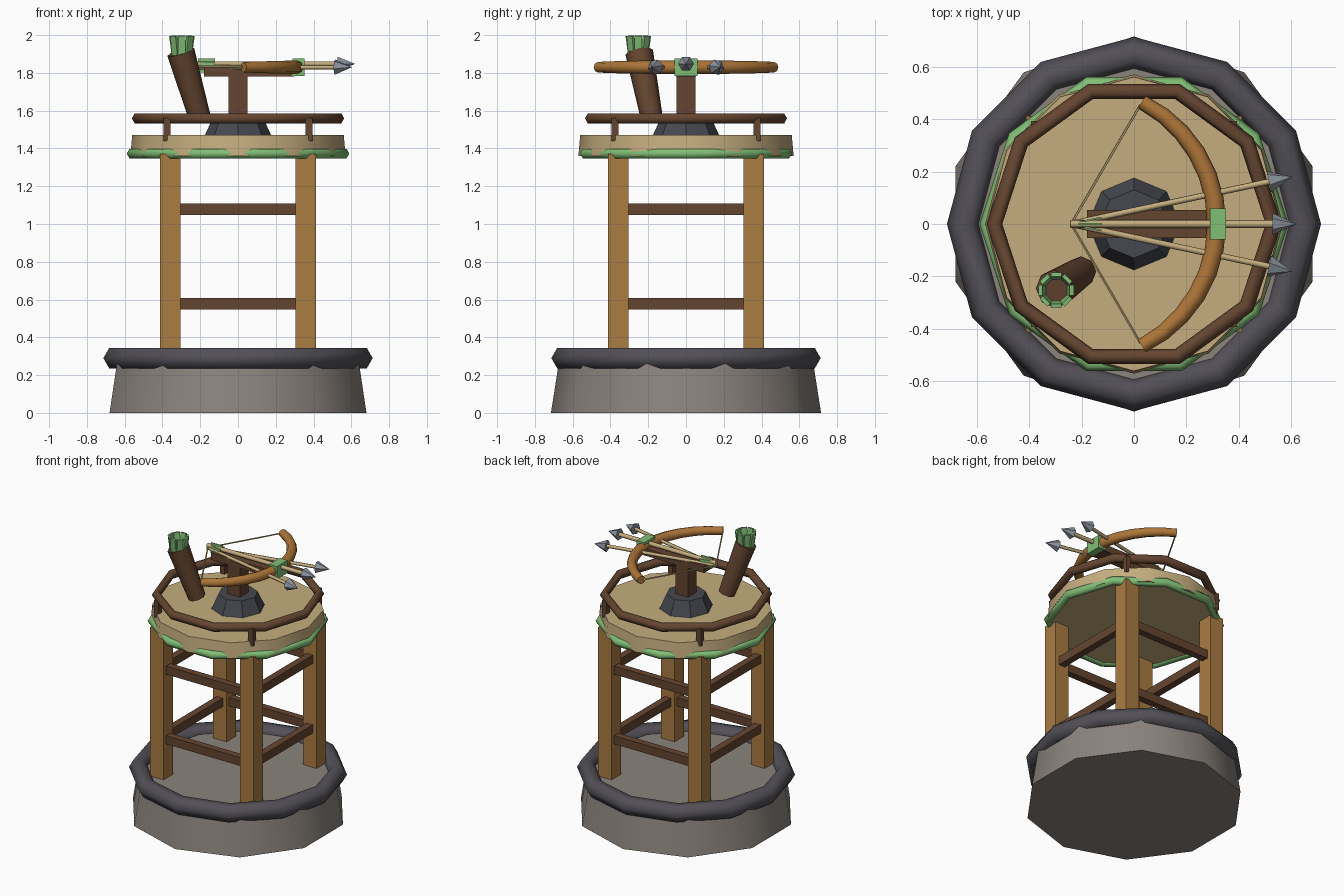
import bpy
from math import sin, cos, pi, radians
from mathutils import Vector

if "Cube" in bpy.data.objects:
    bpy.data.objects.remove(bpy.data.objects["Cube"])

COLOURS = {
    "stone": (0.26, 0.23, 0.205), "iron": (0.085, 0.08, 0.095), "timber": (0.40, 0.20, 0.055),
    "dark_wood": (0.13, 0.06, 0.03), "plank": (0.56, 0.42, 0.21), "green": (0.22, 0.52, 0.18),
    "bow_wood": (0.42, 0.18, 0.04), "steel": (0.27, 0.30, 0.35), "slate": (0.06, 0.065, 0.08),
}
MATS = {}
for key, c in COLOURS.items():
    MATS[key] = bpy.data.materials.new(key)
    MATS[key].diffuse_color = (*c, 1)


def finish(name, mat, smooth=0):
    ob = bpy.context.object
    ob.name = name
    ob.data.materials.append(MATS[mat])
    if smooth:
        bpy.ops.object.shade_smooth_by_angle(angle=radians(smooth))
    return ob


def box(name, mat, loc, size, rot=(0, 0, 0)):
    bpy.ops.mesh.primitive_cube_add(size=1, location=loc, rotation=rot)
    bpy.context.object.scale = size
    return finish(name, mat)


def cone(name, mat, a, b, r1, r2, sides, smooth=0):
    """Tapered prism from point a to point b."""
    a, b = Vector(a), Vector(b)
    bpy.ops.mesh.primitive_cone_add(vertices=sides, radius1=r1, radius2=r2,
                                    depth=(b - a).length, location=(a + b) / 2)
    ob = finish(name, mat, smooth)
    ob.rotation_mode = 'QUATERNION'
    ob.rotation_quaternion = Vector((0, 0, 1)).rotation_difference(b - a)
    return ob


def ring(name, mat, z, major, minor, segs):
    bpy.ops.mesh.primitive_torus_add(location=(0, 0, z), major_radius=major, minor_radius=minor,
                                     major_segments=segs, minor_segments=6)
    return finish(name, mat, 65)


# Stone base and its iron band
cone("stone_base", "stone", (0, 0, 0), (0, 0, 0.30), 0.715, 0.668, 10, 40)
ring("base_band", "iron", 0.29, 0.65, 0.063, 12)

# Legs and cross rungs
L = 0.358
for i, (sx, sy) in enumerate([(1, 1), (1, -1), (-1, -1), (-1, 1)]):
    box(f"leg_{i}", "timber", (sx * L, sy * L, 0.825), (0.108, 0.108, 1.09))
    box(f"rail_post_{i}", "dark_wood", (sx * 0.375, sy * 0.375, 1.50), (0.037, 0.037, 0.12))
for z in (0.577, 1.078):
    for s in (1, -1):
        box("rung_x", "dark_wood", (0, s * L, z), (0.822, 0.05, 0.06))
        box("rung_y", "dark_wood", (s * L, 0, z), (0.05, 0.822, 0.06))

# Platform, green trim and guard rail
cone("platform", "plank", (0, 0, 1.36), (0, 0, 1.47), 0.57, 0.56, 12, 40)
ring("platform_trim", "green", 1.373, 0.56, 0.029, 10)
ring("guard_rail", "dark_wood", 1.559, 0.532, 0.03, 10)

# Swivel mount and crossbow stock
cone("swivel_base", "slate", (0, 0, 1.46), (0, 0, 1.57), 0.18, 0.13, 8)
box("swivel_post", "dark_wood", (0, 0, 1.68), (0.10, 0.10, 0.24))
box("stock", "dark_wood", (0.06, 0, 1.805), (0.48, 0.105, 0.05))

# Bow limbs as a tapered arc
BZ, R, CX, END = 1.83, 0.522, -0.207, radians(63)
curve = bpy.data.curves.new("bow", 'CURVE')
curve.dimensions = '3D'
curve.bevel_depth = 0.036
curve.bevel_resolution = 2
curve.use_fill_caps = True
N = 12
spline = curve.splines.new('POLY')
spline.points.add(N)
for i, p in enumerate(spline.points):
    t = -1 + 2 * i / N
    p.co = (CX + R * cos(t * END), R * sin(t * END), BZ, 1)
    p.radius = 1 - 0.22 * t * t
bow = bpy.data.objects.new("bow", curve)
bpy.context.collection.objects.link(bow)
bpy.ops.object.select_all(action='DESELECT')
bow.select_set(True)
bpy.context.view_layer.objects.active = bow
bpy.ops.object.convert(target='MESH')
finish("bow", "bow_wood", 50)
box("bow_grip", "green", (0.32, 0, 1.829), (0.062, 0.12, 0.092))

# Bowstring drawn back to the nock
for s in (1, -1):
    cone("bowstring", "plank", (0.025, s * 0.455, BZ), (-0.24, 0, BZ), 0.005, 0.005, 5)

# Three fanned arrows
for name, ang, z, length, r in (("centre", 0, 1.848, 0.862, 0.015),
                                ("left", 0.21, 1.83, 0.865, 0.012),
                                ("right", -0.21, 1.83, 0.865, 0.012)):
    start = Vector((-0.242, 0, z))
    d = Vector((cos(ang), sin(ang), 0))
    cone(f"arrow_shaft_{name}", "plank", start, start + d * (length - 0.08), r, r, 6, 65)
    cone(f"arrow_head_{name}", "steel", start + d * (length - 0.092), start + d * length,
         0.042, 0, 6)
    box(f"arrow_fletching_{name}", "green", start + d * 0.075, (0.09, 0.006, 0.055), (0, 0, ang))

# Leaning quiver with a bundle of fletchings
foot, mouth = Vector((-0.20, -0.18, 1.555)), Vector((-0.303, -0.248, 1.91))
cone("quiver", "dark_wood", foot, mouth, 0.058, 0.074, 8, 50)
for i in range(8):
    a = 2 * pi * i / 8
    low = Vector((-0.295 + 0.045 * cos(a), -0.247 + 0.045 * sin(a), 1.885))
    high = Vector((-0.299 + 0.06 * cos(a), -0.258 + 0.06 * sin(a), 1.996))
    ob = box(f"quiver_fletching_{i}", "green", (low + high) / 2, (0.016, 0.04, 0.112))
    ob.rotation_euler = (0, 0.13, a)

for m in bpy.data.materials:
    if m.users and not m.is_grease_pencil:
        m.use_nodes = True
        m.node_tree.nodes["Principled BSDF"].inputs["Base Color"].default_value = m.diffuse_color
